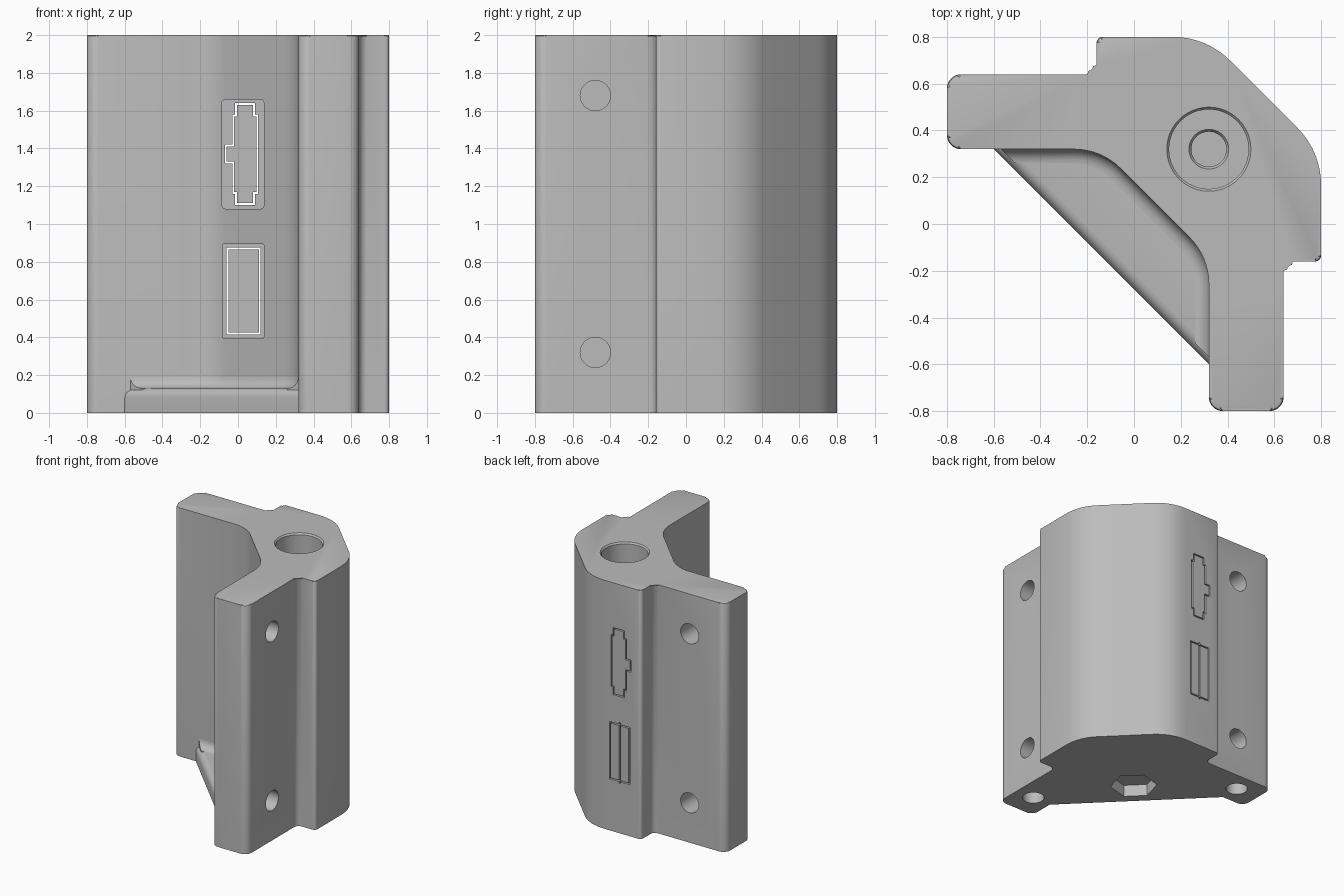
import bpy, bmesh, math
from mathutils import Vector, Matrix

cube = bpy.data.objects.get("Cube")
if cube:
    bpy.data.objects.remove(cube, do_unlink=True)

grey = bpy.data.materials.new("plain_grey")
grey.use_nodes = True
grey.diffuse_color = (0.5, 0.5, 0.5, 1)
grey.node_tree.nodes["Principled BSDF"].inputs["Base Color"].default_value = (0.5, 0.5, 0.5, 1)


def rounded(corners, closed=True, steps=8):
    """Outline with each (x, y, radius) corner replaced by an arc."""
    out, n = [], len(corners)
    for i, (x, y, r) in enumerate(corners):
        p = Vector((x, y))
        if r == 0 or (not closed and i in (0, n - 1)):
            out.append(p)
            continue
        a = (Vector(corners[i - 1][:2]) - p).normalized()
        b = (Vector(corners[(i + 1) % n][:2]) - p).normalized()
        half = math.acos(a.dot(b)) / 2
        c = p + (a + b).normalized() * r / math.sin(half)
        v = p + a * r / math.tan(half) - c
        w = p + b * r / math.tan(half) - c
        turn = math.atan2(v.x * w.y - v.y * w.x, v.dot(w))
        out += [c + Matrix.Rotation(turn * k / steps, 2) @ v for k in range(steps + 1)]
    return out


def finish(name, bm):
    bmesh.ops.recalc_face_normals(bm, faces=bm.faces[:])
    mesh = bpy.data.meshes.new(name)
    bm.to_mesh(mesh)
    bm.free()
    ob = bpy.data.objects.new(name, mesh)
    bpy.context.collection.objects.link(ob)
    mesh.materials.append(grey)
    return ob


def loft(rings, cap=True, loop=True):
    """Skin a list of equal-length rings."""
    bm = bmesh.new()
    rows = [[bm.verts.new(p) for p in ring] for ring in rings]
    n = len(rows[0])
    for lo, hi in zip(rows, rows[1:]):
        for i in range(n if loop else n - 1):
            j = (i + 1) % n
            bm.faces.new((lo[i], lo[j], hi[j], hi[i]))
    if cap:
        bm.faces.new(rows[0])
        bm.faces.new(rows[-1])
    return bm


def prism(outline, lo, hi, axis="Z"):
    def place(p, h):
        return (p[0], p[1], h) if axis == "Z" else (p[0], h, p[1])
    return loft([[place(p, h) for p in outline] for h in (lo, hi)])


def turned(profile, matrix, sides=48, start=0.0):
    """Solid of revolution about z from (radius, height) pairs."""
    angles = [start + math.tau * k / sides for k in range(sides)]
    return loft([[matrix @ Vector((r * math.cos(a), r * math.sin(a), h)) for a in angles]
                 for r, h in profile])


def cut(target, bm):
    tool = finish("cutter", bm)
    tool.hide_render = True
    mod = target.modifiers.new("cut", "BOOLEAN")
    mod.operation, mod.solver, mod.object = "DIFFERENCE", "EXACT", tool
    bpy.context.view_layer.objects.active = target
    bpy.ops.object.modifier_apply(modifier=mod.name)
    bpy.data.objects.remove(tool, do_unlink=True)


def box(x0, x1, z0, z1, r=0.0):
    return rounded([(x0, z0, r), (x1, z0, r), (x1, z1, r), (x0, z1, r)], steps=4)


# Corner body: half outline mirrored across the diagonal, eased top edge
half = [(0.8, 0.31, 0.34), (0.8, -0.16, 0.025), (0.64, -0.16, 0.04),
        (0.64, -0.8, 0.06), (0.32, -0.8, 0.06), (0.32, -0.14, 0.28)]
outline = rounded(half + [(y, x, r) for x, y, r in reversed(half)])
bm = prism(outline, 0, 2)
rim = [e for e in bm.edges if all(v.co.z > 1.99 for v in e.verts)]
bmesh.ops.bevel(bm, geom=rim, offset=0.014, segments=2, profile=0.5, affect="EDGES")
body = finish("corner_body", bm)

# Stepped bore from the top
cut(body, turned([(0.075, 0.3), (0.075, 0.985), (0.085, 1.0), (0.17, 1.0),
                  (0.17, 1.988), (0.18, 2.0), (0.18, 2.05)],
                 Matrix.Translation((0.32, 0.32, 0))))

# Blind holes in the outer side of both legs and in their feet
blind = [(0.08, -0.2), (0.08, 0.1)]
for z in (0.32, 1.68):
    cut(body, turned(blind, Matrix.Translation((0.64, -0.48, z)) @ Matrix.Rotation(math.pi / 2, 4, "Y")))
    cut(body, turned(blind, Matrix.Translation((-0.48, 0.64, z)) @ Matrix.Rotation(-math.pi / 2, 4, "X")))
for x, y in ((0.48, -0.6), (-0.6, 0.48)):
    cut(body, turned([(0.08, -0.1), (0.08, 0.18)], Matrix.Translation((x, y, 0))))


# Connector openings: front pocket, through slot, and a loose plug inside
def keyed(d):
    x0, x1, x2, x3, x4 = -0.07 + d, -0.03 + d, -0.015 + d, 0.09 - d, 0.107 - d
    z0, z1, z2, z3 = 1.1 + d, 1.16 + d, 1.58 - d, 1.64 - d
    t0, t1 = 1.32 + d, 1.42 - d
    return [(x2, z0), (x3, z0), (x3, z1), (x4, z1), (x4, z2), (x3, z2), (x3, z3), (x2, z3),
            (x2, z2), (x1, z2), (x1, t1), (x0, t1), (x0, t0), (x1, t0), (x1, z1), (x2, z1)]


def plain(d):
    return box(-0.06 + d, 0.12 - d, 0.415 + d, 0.875 - d)


floor = 0.35
plugs = []
for name, shape, pocket in (("upper_plug", keyed, box(-0.085, 0.137, 1.08, 1.66, 0.02)),
                            ("lower_plug", plain, box(-0.083, 0.137, 0.395, 0.895, 0.01))):
    cut(body, prism(pocket, -0.3, floor, "Y"))
    cut(body, prism(shape(0), 0.2, 0.9, "Y"))
    plugs.append(finish(name, prism(shape(0.01), floor, 0.8, "Y")))

# Centre slit on the back of the lower opening
for ob in (body, plugs[1]):
    cut(ob, prism(box(0.024, 0.036, 0.4, 0.89), 0.7, 0.9, "Y"))

# Bottom web between the legs with a rounded front edge
tip = -0.6
wall = [(tip, 0.32, 0), (-0.14, 0.32, 0.28), (0.32, -0.14, 0.28), (0.32, tip, 0)]
bm = prism(rounded(wall, closed=False), 0, 0.13)
front = [e for e in bm.edges if all(v.co.z > 0.1 and abs(v.co.x + v.co.y - tip - 0.32) < 0.001
                                    for v in e.verts)]
bmesh.ops.bevel(bm, geom=front, offset=0.05, segments=5, profile=0.5, affect="EDGES")
web = finish("bottom_web", bm)

# Hexagonal nut pocket under the web
for ob in (body, web):
    cut(ob, turned([(0.175, -0.1), (0.175, 0.095)], Matrix.Translation((0.02, 0.02, 0)),
                   6, -math.pi / 4))

# Hollow fillet where the web meets the walls, trimmed at the web's front
path = rounded([(-0.75, 0.32, 0)] + wall[1:3] + [(0.32, -0.75, 0)], closed=False)
R = 0.06
section = [(0, 0.1), (R, 0.1)] + [(R - R * math.sin(a), 0.13 + R - R * math.cos(a))
                                  for a in (math.pi / 2 * k / 6 for k in range(7))]
rings = []
for i, p in enumerate(path):
    t = (path[min(i + 1, len(path) - 1)] - path[max(i - 1, 0)]).normalized()
    rings.append([(p.x + t.y * u, p.y - t.x * u, z) for u, z in section])
bm = loft(rings)
bmesh.ops.bisect_plane(bm, geom=bm.verts[:] + bm.edges[:] + bm.faces[:],
                       plane_co=(tip + 0.03, 0.32, 0), plane_no=(1, 1, 0), clear_inner=True)
bmesh.ops.holes_fill(bm, edges=[e for e in bm.edges if e.is_boundary])
fillet = finish("web_fillet", bm)

# Smooth the rounds and keep crisp edges
bpy.ops.object.select_all(action="DESELECT")
for ob in (body, web, fillet, *plugs):
    ob.select_set(True)
bpy.context.view_layer.objects.active = body
bpy.ops.object.shade_smooth_by_angle(angle=math.radians(30))
